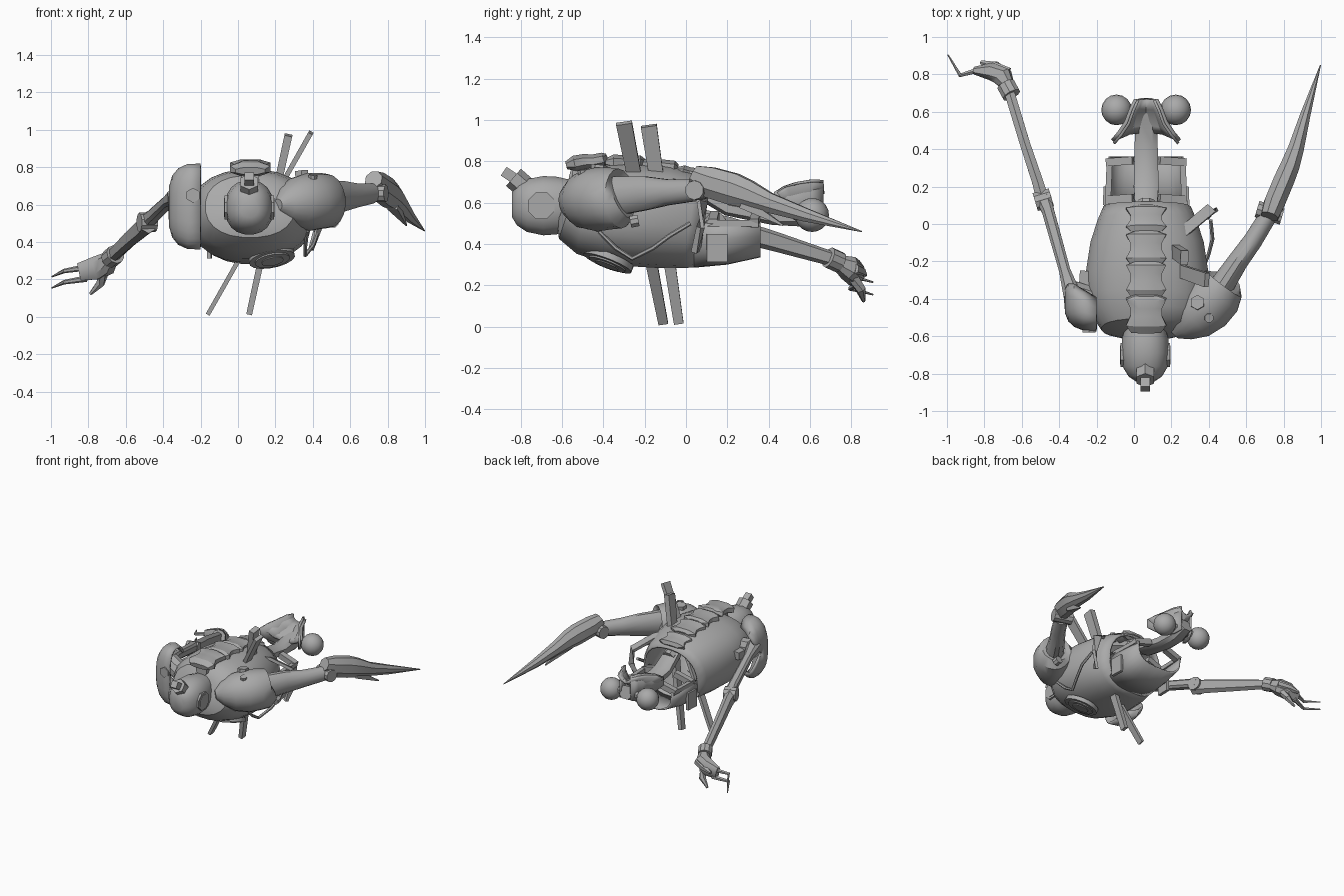
import bpy, bmesh, math
from mathutils import Vector

grey = bpy.data.materials.new("steel_grey")
grey.diffuse_color = (0.4, 0.4, 0.4, 1)
CX = 0.065                       # centre line of the body


def finish(name, bm, angle=35, thick=0):
    bmesh.ops.recalc_face_normals(bm, faces=bm.faces)
    me = bpy.data.meshes.new(name)
    bm.to_mesh(me)
    bm.free()
    ob = bpy.data.objects.new(name, me)
    bpy.context.collection.objects.link(ob)
    me.materials.append(grey)
    if thick:
        m = ob.modifiers.new("thickness", 'SOLIDIFY')
        m.thickness = thick
        m.offset = -1
    bpy.ops.object.select_all(action='DESELECT')
    ob.select_set(True)
    bpy.context.view_layer.objects.active = ob
    bpy.ops.object.shade_smooth_by_angle(angle=math.radians(angle))
    return ob


def sheet(name, rows, thick, angle=30):
    """Thin plate through rows of points."""
    bm = bmesh.new()
    rows = [[bm.verts.new(p) for p in r] for r in rows]
    for a, b in zip(rows, rows[1:]):
        for k in range(len(a) - 1):
            bm.faces.new((a[k], a[k + 1], b[k + 1], b[k]))
    return finish(name, bm, angle, thick)


def loft(name, pts, sides=12, n=2, ref=(0, 0, 1), caps=(1, 1), thick=0, arc=None, angle=35, axis=None):
    """Skin superellipse rings; pts hold x, y, z, side radius, up radius."""
    bm, rings = bmesh.new(), []
    P = [Vector(p[:3]) for p in pts]
    for i, p in enumerate(pts):
        t = Vector(axis) if axis else (P[min(i + 1, len(P) - 1)] - P[max(i - 1, 0)]).normalized()
        s = t.cross(Vector(ref)).normalized()
        u = s.cross(t)
        ra, rb = p[3], p[-1]
        ring = []
        for k in range(sides + (1 if arc else 0)):
            if arc:
                a = math.radians(arc[0] + (arc[1] - arc[0]) * k / sides)
            else:
                a = 2 * math.pi * (k + 0.5) / sides
            c, d = math.cos(a), math.sin(a)
            ring.append(bm.verts.new(P[i] + s * math.copysign(abs(c) ** (2 / n), c) * ra
                                     + u * math.copysign(abs(d) ** (2 / n), d) * rb))
        rings.append(ring)
    m = len(rings[0])
    for a, b in zip(rings, rings[1:]):
        for k in range(m - 1 if arc else m):
            j = (k + 1) % m
            bm.faces.new((a[k], a[j], b[j], b[k]))
    if not arc:
        if caps[0]:
            bm.faces.new(rings[0])
        if caps[1]:
            bm.faces.new(rings[-1])
    return finish(name, bm, angle, thick)


def rod(name, a, b, r, sides=8, ref=(0, 0, 1), r2=None):
    return loft(name, [(*a, r), (*b, r2 or r)], sides, 20 if sides == 4 else 2, ref)


def disc(name, c, direction, r, h, sides=8):
    d = Vector(direction).normalized() * h / 2
    c = Vector(c)
    ref = (0, 1, 0) if abs(d.z) > abs(d.y) else (0, 0, 1)
    return rod(name, c - d, c + d, r, sides, ref)


def ball(name, c, r):
    bm = bmesh.new()
    bmesh.ops.create_uvsphere(bm, u_segments=16, v_segments=10, radius=r)
    bmesh.ops.translate(bm, verts=bm.verts, vec=c)
    return finish(name, bm)


# torso shell, open at the waist
loft("torso_shell", [(CX, -.585, .60, .15, .11), (CX, -.56, .59, .24, .175),
                     (CX, -.48, .565, .30, .22), (CX + .005, -.38, .55, .325, .24),
                     (CX + .005, -.26, .54, .33, .25), (CX + .005, -.10, .53, .305, .25),
                     (CX + .005, .02, .51, .265, .232), (CX + .005, .09, .50, .235, .215)],
     24, 2.3, caps=(1, 0), thick=.015)

# belly half shell with its cross beams
loft("belly_shell", [(CX, .04, .50, .225, .215), (CX, .20, .50, .215, .20),
                     (CX, .36, .50, .20, .165)], 14, 3, arc=(180, 360), thick=.015)
for s in (-1, 1):
    for y in (.13, .33):
        rod("belly_beam", (CX + s * .21, y, .50), (CX + s * .07, y + .01, .54), .022, 4)
    rod("belly_post", (CX + s * .205, .10, .50), (CX + s * .195, .35, .50), .016, 4)
    loft("belly_side_plate", [(CX + s * .22, .10, .38, .012, .07),
                              (CX + s * .216, .20, .38, .012, .07)], 4, 20)

# spine: waisted vertebrae on the back, then a lower column
for y, z, tilt, h in ((-.48, .80, .02, .10), (-.295, .795, 0, .095),
                      (-.13, .775, -.01, .09), (.025, .735, -.02, .07)):
    loft("vertebra", [(CX, y - h, z - tilt, .085, .02), (CX, y - h * .6, z - tilt / 2, .115, .04),
                      (CX, y - h * .1, z, .09, .038), (CX, y + h * .3, z, .09, .035),
                      (CX, y + h * .8, z + tilt / 2, .115, .035),
                      (CX, y + h, z + tilt, .06, .02)], 8, 2.4, angle=25)
loft("spine_core", [(CX, -.55, .74, .05), (CX, -.1, .74, .05), (CX, .12, .64, .05)], 8)
loft("lower_spine", [(CX, .06, .66, .06, .04), (CX, .20, .57, .07, .035),
                     (CX, .42, .53, .065, .04), (CX, .56, .54, .06, .06),
                     (CX, .66, .57, .05, .05)], 8, 3)

# pelvis: flared side plates joined by a dished saddle
for s in (-1, 1):
    sheet("pelvis_wing", [[(CX + s * o, y, z) for z in (lo, hi)] for o, y, lo, hi in
                          ((.05, .665, .52, .71), (.075, .61, .50, .712), (.10, .54, .51, .70),
                           (.14, .48, .55, .68), (.178, .435, .59, .65))], .015)
    ball("hip_ball", (CX + s * .158, .61, .54), .082)
sheet("pelvis_saddle", [[(CX + f * w, y + .05 * (1 - f * f) * (w > .09), zc + (ze - zc) * f * f)
                         for f in (-1, -.5, 0, .5, 1)]
                        for y, w, zc, ze in ((.44, .174, .565, .65), (.48, .14, .58, .675),
                                             (.54, .10, .60, .69), (.61, .075, .63, .70),
                                             (.66, .05, .66, .70))], .02)
rod("hip_axle", (CX - .15, .61, .55), (CX + .15, .61, .55), .03)

# head with side discs and a broken top stub
loft("head", [(.06, -.842, .59, .05, .06), (.06, -.815, .59, .09, .10), (.06, -.765, .587, .12, .13),
              (.06, -.69, .585, .13, .145), (.06, -.61, .587, .125, .14), (.06, -.53, .60, .10, .11)],
     20, 2.3, angle=40)
for s in (-1, 1):
    disc("ear_disc", (.06 + s * .12, -.70, .585), (1, 0, 0), .07, .024)
    disc("ear_cap", (.06 + s * .122, -.70, .585), (1, 0, 0), .055, .028)
rod("stub_collar", (.06, -.775, .67), (.06, -.835, .722), .055, 6)
rod("stub", (.06, -.82, .71), (.06, -.882, .752), .026, 4)

# chest porthole
for name, r, h in (("porthole_rim", .125, .03), ("porthole_ring", .095, .045), ("porthole_lens", .06, .055)):
    disc(name, (.18, -.375, .32), (.18, -.35, -.9), r, h, 16)

# right shoulder and arm, ending in a pointed shard
loft("right_shoulder", [(.215, -.59, .60, .03), (.25, -.555, .605, .085), (.31, -.50, .61, .135),
                        (.38, -.435, .615, .155), (.44, -.37, .62, .15), (.48, -.32, .62, .12, .145),
                        (.485, -.31, .625, .09, .11)], 18)
loft("right_upper_arm", [(.45, -.36, .63, .07, .10), (.555, -.20, .645, .057, .085),
                         (.635, -.09, .65, .053, .065), (.715, .04, .66, .05, .055)], 12)
disc("right_elbow", (.725, .06, .66), (1, -.3, 0), .047, .14, 10)
loft("right_forearm", [(.725, .04, .735, .05, .05), (.75, .11, .70, .06, .08),
                       (.80, .23, .665, .06, .083), (.83, .30, .64, .056, .073),
                       (.865, .40, .60, .046, .052), (.915, .58, .54, .03, .035),
                       (.997, .85, .46, .003, .003)], 8, angle=25)
rod("forearm_splinter", (.83, .28, .60), (.90, .47, .49), .03, 4, r2=.004)
disc("right_shoulder_bolt", (.34, -.42, .765), (-.1, .1, 1), .04, .03, 6)
disc("right_shoulder_stud", (.40, -.50, .745), (.1, -.2, 1), .025, .03)

# left shoulder pad: a curved shell open to the back
loft("left_shoulder_pad", [(-.20, -.475, .59, .10, .23), (-.27, -.45, .59, .12, .228),
                           (-.32, -.425, .59, .125, .205), (-.352, -.41, .59, .11, .165),
                           (-.368, -.405, .59, .075, .11), (-.374, -.405, .59, .005, .005)],
     20, 2.8, arc=(38, 322), thick=.015, angle=40, axis=(-1, 0, 0))
disc("left_pad_bolt", (-.24, -.565, .65), (0, 1, 0), .04, .03, 6)
rod("left_shoulder_axle", (-.18, -.42, .59), (-.33, -.37, .63), .07, 10)
rod("left_socket", (-.26, -.25, .60), (-.27, -.40, .60), .03, 4)

# left arm
loft("left_upper_arm", [(-.33, -.38, .64, .05), (-.37, -.25, .62, .032), (-.46, .07, .535, .035),
                        (-.485, .14, .51, .045)], 8, 3)
disc("left_elbow", (-.485, .13, .505), (1, .3, 0), .052, .09, 10)
loft("left_forearm", [(-.48, .10, .50, .04, .055), (-.51, .21, .475, .033, .055),
                      (-.58, .42, .415, .03, .048), (-.665, .70, .33, .03, .036)], 6, 3)
rod("left_wrist_cuff", (-.655, .69, .335), (-.685, .745, .31), .052, 10)

# left hand with bent fingers
loft("left_palm", [(-.67, .73, .315, .035), (-.70, .785, .285, .055, .06),
                   (-.76, .815, .26, .05, .065), (-.85, .82, .24, .022, .05)], 8, 2.5)
loft("left_thumb", [(-.72, .81, .24, .03), (-.735, .845, .18, .025), (-.79, .86, .122, .008)], 6)
loft("left_knuckle", [(-.67, .81, .28, .03), (-.75, .845, .265, .027), (-.82, .865, .25, .012)], 6)
for dz in (0, -.06):
    loft("left_finger", [(-.81, .83, .265 + dz, .018), (-.93, .795, .245 + dz, .012),
                         (-.995, .905, .215 + dz, .004)], 6, angle=25)

# two tapered bars driven through the body
loft("long_bar", [(.39, -.30, .985, .014, .04), (-.16, -.11, .015, .012, .024)], 4, 20, (0, 1, 0))
loft("short_bar", [(.27, -.18, .972, .022, .04), (.06, -.035, .015, .016, .024)], 4, 20, (0, 1, 0))

# loose strap and cable on the right flank
loft("strap", [(.17, -.12, .73, .03, .012), (.29, -.02, .69, .03, .012), (.41, .08, .60, .03, .012),
               (.43, .07, .48, .02, .012), (.39, .04, .36, .015, .012)], 4, 20, (0, .3, 1))
loft("cable", [(.37, -.42, .46, .011), (.36, -.34, .38, .011), (.36, -.26, .33, .011),
               (.40, -.16, .38, .011), (.42, -.08, .44, .011), (.41, .02, .50, .011)], 6)
disc("cable_socket", (.51, -.25, .51), (0, 1, .2), .03, .04)
